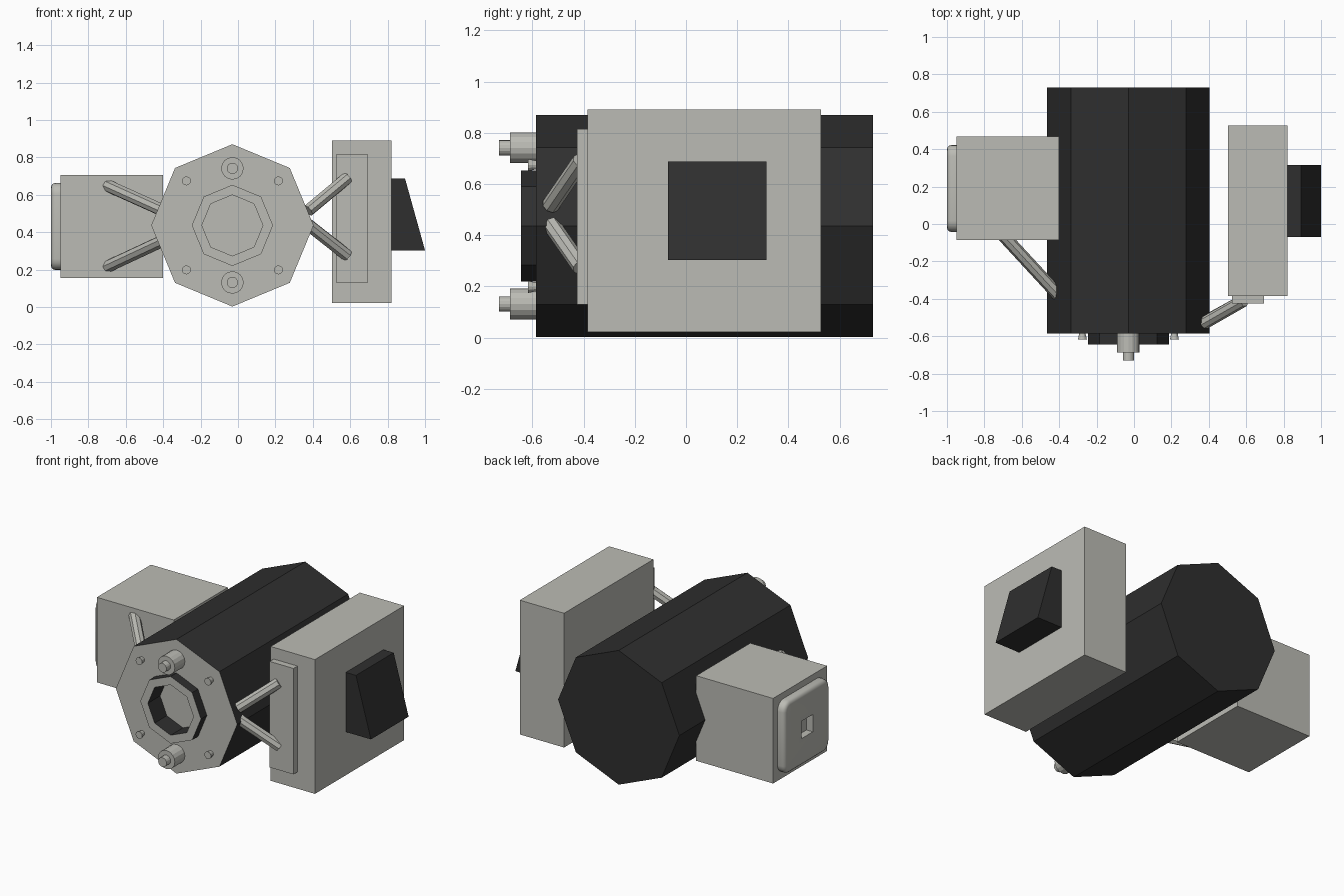
import bpy, bmesh, math
from mathutils import Vector

if "Cube" in bpy.data.objects:
    bpy.data.objects.remove(bpy.data.objects["Cube"])


def material(name, rgb):
    m = bpy.data.materials.new(name)
    m.diffuse_color = (*rgb, 1)
    m.use_nodes = True
    m.node_tree.nodes["Principled BSDF"].inputs["Base Color"].default_value = m.diffuse_color
    return m


GREY = material("light grey", (0.50, 0.50, 0.46))
DARK = material("charcoal", (0.028, 0.028, 0.028))
CX, CZ = -0.03, 0.436          # drum axis


def finish(name, bm, *mats):
    bmesh.ops.recalc_face_normals(bm, faces=bm.faces)
    me = bpy.data.meshes.new(name)
    bm.to_mesh(me)
    bm.free()
    for m in mats:
        me.materials.append(m)
    ob = bpy.data.objects.new(name, me)
    bpy.context.collection.objects.link(ob)
    return ob


def box_mesh(lo, hi):
    bm = bmesh.new()
    bmesh.ops.create_cube(bm, size=1)
    for v in bm.verts:
        v.co = [a + (b - a) * (c + 0.5) for a, b, c in zip(lo, hi, v.co)]
    return bm


def lathe_y(name, x, z, profile, sides, *mats):
    """Turned part about a y-parallel axis; profile = (radius, y), both ends capped."""
    bm = bmesh.new()
    rings = [[bm.verts.new((x + r * math.cos(math.tau * i / sides), y,
                            z + r * math.sin(math.tau * i / sides)))
              for i in range(sides)] for r, y in profile]
    for a, b in zip(rings, rings[1:]):
        for i in range(sides):
            j = (i + 1) % sides
            bm.faces.new((a[i], a[j], b[j], b[i]))
    bm.faces.new(rings[0])
    bm.faces.new(rings[-1])
    return finish(name, bm, *mats)


def strut(name, a, b, r=0.034):
    a, b = Vector(a), Vector(b)
    bm = bmesh.new()
    bmesh.ops.create_cone(bm, cap_ends=True, segments=8, radius1=r, radius2=r,
                          depth=(b - a).length)
    bm.transform((b - a).to_track_quat('Z', 'Y').to_matrix().to_4x4())
    bmesh.ops.translate(bm, verts=bm.verts, vec=(a + b) / 2)
    finish(name, bm, GREY)


# Octagonal drum with raised, recessed front ring; forward faces are grey
drum = lathe_y("drum", CX, CZ, [(0.434, 0.73), (0.434, -0.585), (0.217, -0.585),
                                (0.217, -0.645), (0.163, -0.645), (0.163, -0.52)],
               8, DARK, GREY)
for p in drum.data.polygons:
    p.material_index = int(p.normal.y < -0.9)

# Stepped nozzles above and below the ring, small bolts around it
for s, n in ((1, "upper"), (-1, "lower")):
    lathe_y(n + "_nozzle", CX, CZ + s * 0.305,
            [(0.06, -0.57), (0.06, -0.688), (0.03, -0.688), (0.03, -0.73)], 16, GREY)
    for t in (1, -1):
        lathe_y(n + "_bolt", CX + t * 0.246, CZ + s * 0.238,
                [(0.018, -0.57), (0.018, -0.59), (0.024, -0.618)], 12, GREY)

# Left box and its rounded end plate with a square socket
finish("left_box", box_mesh((-0.95, -0.085, 0.155), (-0.40, 0.467, 0.705)), GREY)
bm = box_mesh((-1.0, -0.043, 0.197), (-0.94, 0.423, 0.664))
corners = [e for e in bm.edges if abs(e.verts[0].co.x - e.verts[1].co.x) > 0.01]
bmesh.ops.bevel(bm, geom=corners, offset=0.06, segments=4, profile=0.5, affect='EDGES')
cap = min(bm.faces, key=lambda f: f.calc_center_median().x)
bmesh.ops.bevel(bm, geom=list(cap.edges), offset=0.025, segments=3, profile=0.5, affect='EDGES')
plate = finish("end_plate", bm, GREY)
cutter = finish("socket_cutter", box_mesh((-1.1, 0.133, 0.375), (-0.955, 0.247, 0.487)), GREY)
cutter.hide_render = True
cutter.hide_set(True)
mod = plate.modifiers.new("socket", 'BOOLEAN')
mod.operation, mod.object, mod.solver = 'DIFFERENCE', cutter, 'EXACT'
bpy.context.view_layer.objects.active = plate
plate.select_set(True)
bpy.ops.object.modifier_apply(modifier="socket")
bpy.data.objects.remove(cutter)
bpy.ops.object.shade_smooth_by_angle(angle=math.radians(35))

# Right box, its front mounting plate and dark wedge
finish("right_box", box_mesh((0.503, -0.385, 0.022), (0.82, 0.527, 0.89)), GREY)
finish("mounting_plate", box_mesh((0.525, -0.426, 0.13), (0.695, -0.38, 0.815)), GREY)
bm = box_mesh((0.81, -0.07, 0.302), (1.0, 0.315, 0.687))
for v in bm.verts:
    if v.co.x > 0.9 and v.co.z > 0.5:
        v.co.x = 0.893
finish("wedge", bm, DARK)

# Struts tying the boxes to the drum
strut("left_strut_upper", (-0.70, -0.06, 0.65), (-0.40, -0.385, 0.515))
strut("left_strut_lower", (-0.70, -0.06, 0.215), (-0.40, -0.385, 0.355))
strut("right_strut_upper", (0.375, -0.53, 0.515), (0.585, -0.41, 0.69))
strut("right_strut_lower", (0.375, -0.525, 0.44), (0.585, -0.41, 0.275))
